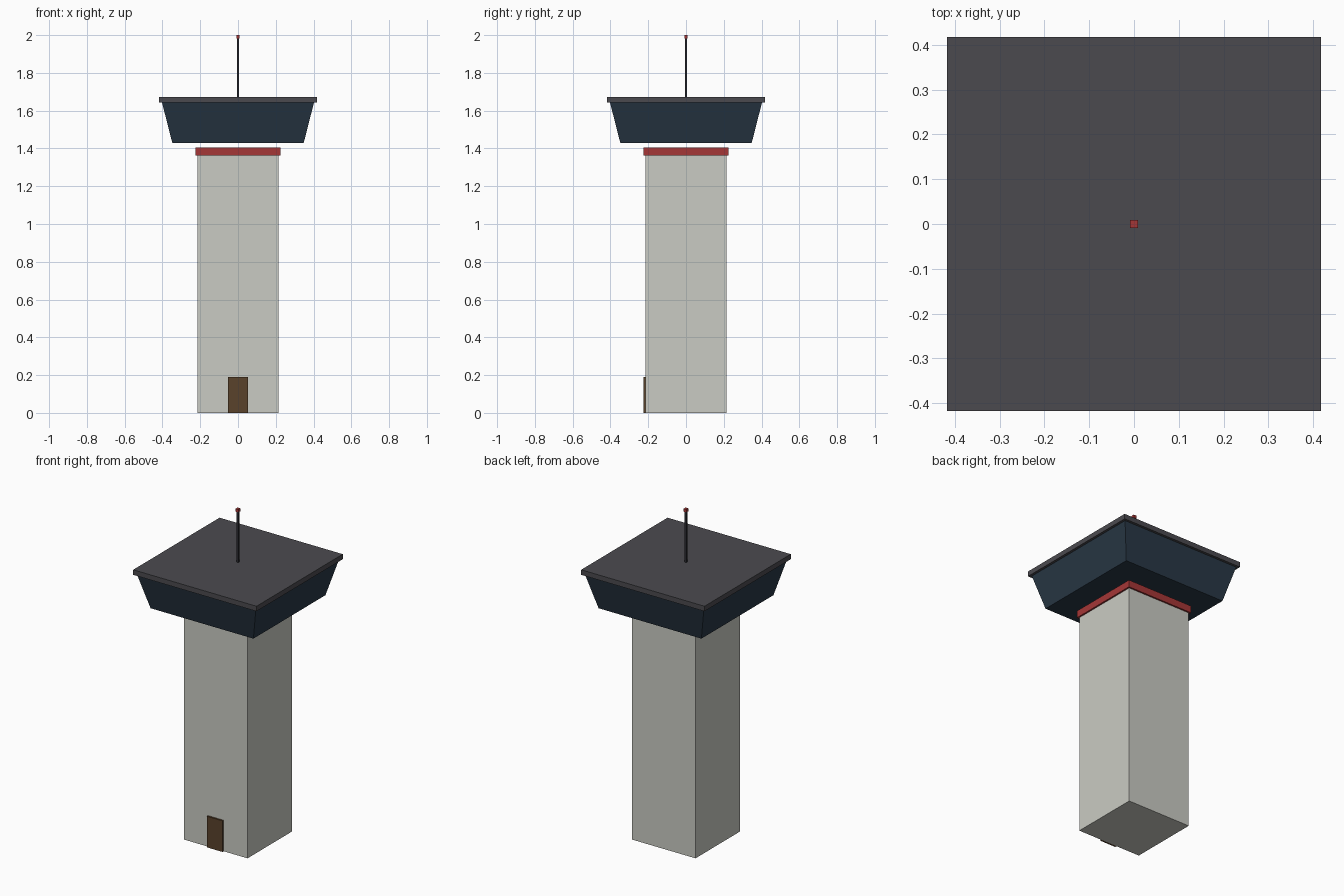
import bpy, bmesh

if "Cube" in bpy.data.objects:
    bpy.data.objects.remove(bpy.data.objects["Cube"])


def srgb(r, g, b):
    def lin(c):
        c /= 255
        return c / 12.92 if c <= 0.04045 else ((c + 0.055) / 1.055) ** 2.4
    return (lin(r), lin(g), lin(b), 1.0)


def material(name, rgb):
    m = bpy.data.materials.new(name)
    m.diffuse_color = srgb(*rgb)
    m.use_nodes = True
    m.node_tree.nodes["Principled BSDF"].inputs["Base Color"].default_value = m.diffuse_color
    return m


concrete = material("pale_concrete", (202, 203, 195))
red = material("signal_red", (165, 54, 54))
glass = material("dark_blue_glass", (41, 56, 70))
roof_grey = material("roof_grey", (75, 74, 79))
steel = material("dark_steel", (42, 42, 48))
wood = material("door_brown", (90, 66, 43))


def block(name, mat, hx, hy, z0, z1, y=0.0, flare=1.0):
    """Box of half sizes hx, hy from z0 to z1; flare scales the top face."""
    bm = bmesh.new()
    bmesh.ops.create_cube(bm, size=2)
    for v in bm.verts:
        top = v.co.z > 0
        k = flare if top else 1.0
        v.co = (v.co.x * hx * k, v.co.y * hy * k + y, z1 if top else z0)
    mesh = bpy.data.meshes.new(name)
    bm.to_mesh(mesh)
    bm.free()
    mesh.materials.append(mat)
    obj = bpy.data.objects.new(name, mesh)
    bpy.context.collection.objects.link(obj)
    return obj


# Tower shaft, door and red collar
block("shaft", concrete, 0.215, 0.215, 0.0, 1.39)
block("door", wood, 0.053, 0.006, 0.0, 0.19, y=-0.22)
block("collar", red, 0.225, 0.225, 1.363, 1.406)

# Flared control cabin and flat roof
block("cabin", glass, 0.348, 0.348, 1.43, 1.642, flare=0.402 / 0.348)
block("roof", roof_grey, 0.417, 0.417, 1.642, 1.673)

# Antenna mast with warning light
block("antenna", steel, 0.006, 0.006, 1.673, 1.985)
block("warning_light", red, 0.009, 0.009, 1.982, 2.0)
